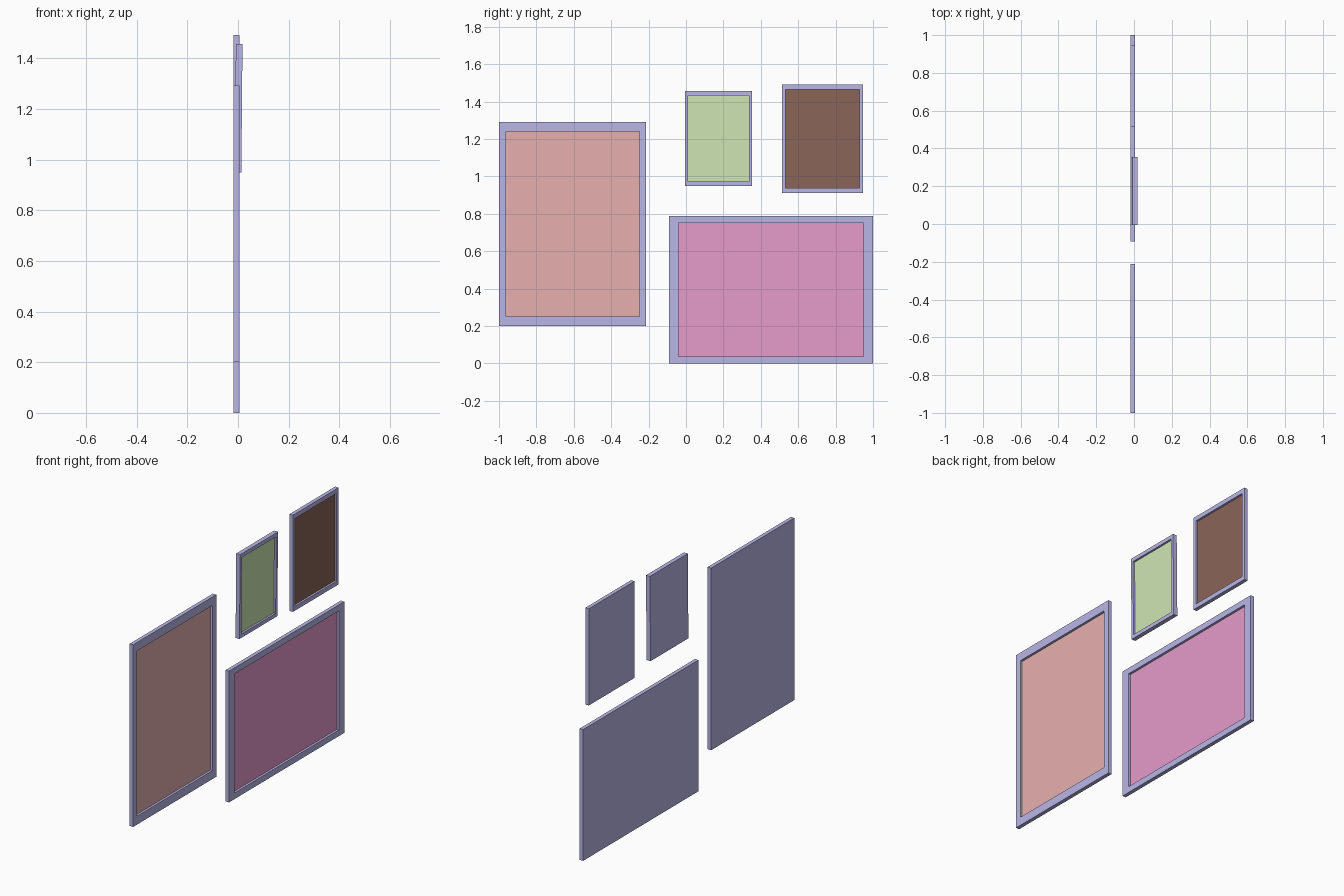
import bpy, bmesh, math

if "Cube" in bpy.data.objects:
    bpy.data.objects.remove(bpy.data.objects["Cube"])

INNER = 0.907  # picture opening as a share of the frame size


def material(name, rgb):
    m = bpy.data.materials.new(name)
    m.diffuse_color = (*rgb, 1.0)
    m.use_nodes = True
    m.node_tree.nodes["Principled BSDF"].inputs["Base Color"].default_value = m.diffuse_color
    return m


frame_mat = material("frame_blue", (0.49, 0.47, 0.8))


def picture_frame(name, y0, y1, z0, z1, x0, x1, depth, rgb, tilt=0.0):
    """Solid block whose +x face is inset and sunk to hold the picture."""
    bm = bmesh.new()
    bmesh.ops.create_cube(bm, size=1.0)
    bmesh.ops.scale(bm, vec=(x1 - x0, y1 - y0, z1 - z0), verts=bm.verts)
    face = max(bm.faces, key=lambda f: f.calc_center_median().x)

    # Flat border, proportional to the frame size
    face = bmesh.ops.extrude_discrete_faces(bm, faces=[face])["faces"][0]
    bmesh.ops.scale(bm, vec=(1, INNER, INNER), verts=face.verts)

    # Recessed picture
    face = bmesh.ops.extrude_discrete_faces(bm, faces=[face])["faces"][0]
    bmesh.ops.translate(bm, vec=(-depth, 0, 0), verts=face.verts)
    face.material_index = 1

    bmesh.ops.recalc_face_normals(bm, faces=bm.faces)
    mesh = bpy.data.meshes.new(name)
    bm.to_mesh(mesh)
    bm.free()
    mesh.materials.append(frame_mat)
    mesh.materials.append(material(name + "_picture", rgb))
    obj = bpy.data.objects.new(name, mesh)
    obj.location = ((x0 + x1) / 2, (y0 + y1) / 2, (z0 + z1) / 2)
    obj.rotation_euler.y = math.radians(tilt)
    bpy.context.collection.objects.link(obj)


# Two large frames, same size, one upright and one lying
picture_frame("large_upright_frame", -1.0, -0.213, 0.2, 1.292,
              -0.018, 0.005, 0.014, (0.79, 0.435, 0.43))
picture_frame("large_wide_frame", -0.092, 1.0, 0.0, 0.787,
              -0.018, 0.005, 0.014, (0.79, 0.33, 0.6))

# Two small frames, the first leaning very slightly forward
picture_frame("small_green_frame", -0.005, 0.354, 0.949, 1.456,
              -0.0105, 0.0155, 0.012, (0.615, 0.79, 0.455), tilt=0.5)
picture_frame("small_dark_frame", 0.513, 0.947, 0.911, 1.491,
              -0.018, 0.005, 0.012, (0.255, 0.13, 0.1))
